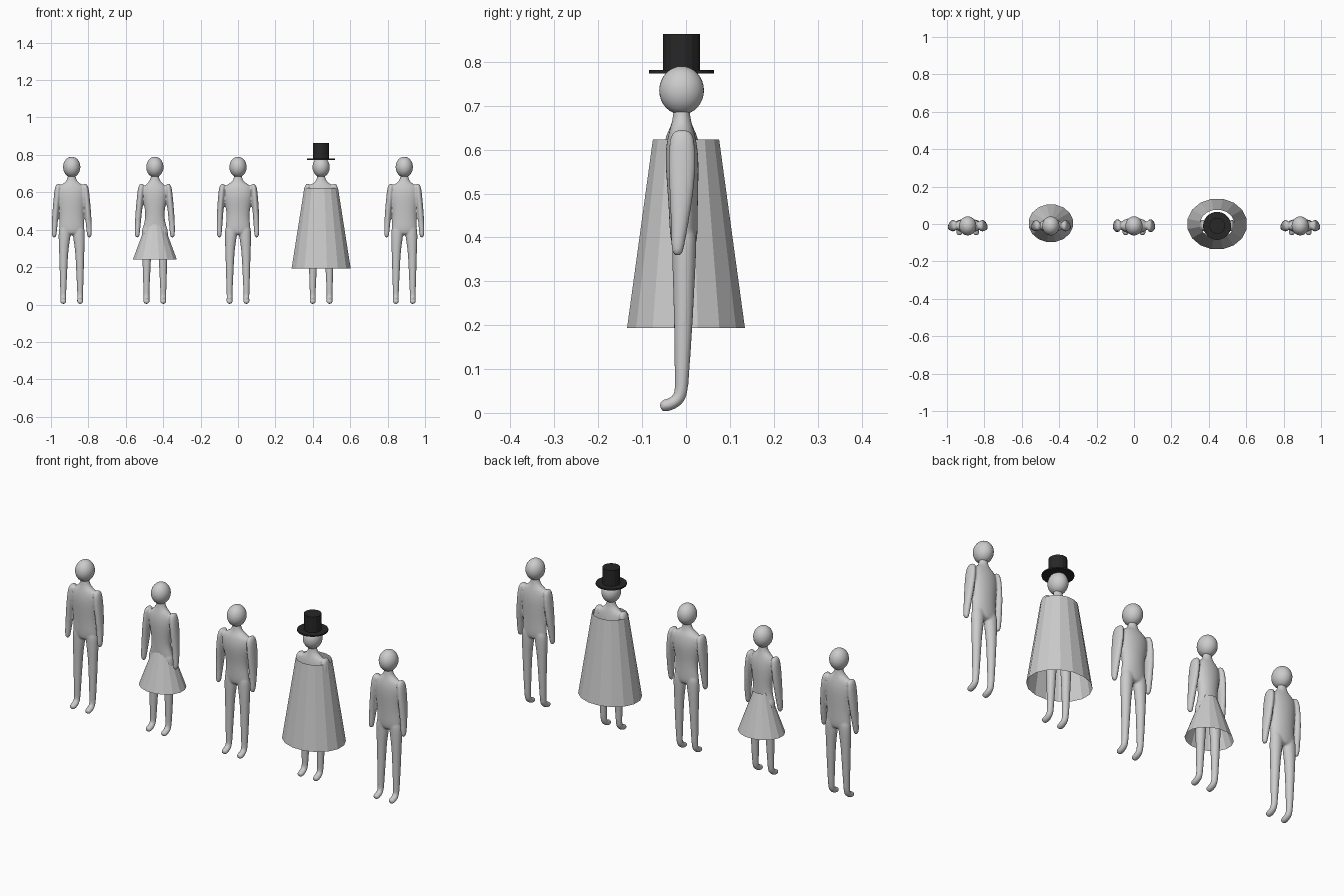
import bpy, bmesh, math
from mathutils import Vector

cube = bpy.data.objects.get("Cube")
if cube:
    bpy.data.objects.remove(cube, do_unlink=True)


def material(name, value):
    m = bpy.data.materials.new(name)
    m.use_nodes = True
    colour = (value, value, value, 1)
    m.diffuse_color = colour
    m.node_tree.nodes["Principled BSDF"].inputs["Base Color"].default_value = colour
    return m


GREY = material("plain grey", 0.6)
BLACK = material("hat black", 0.02)


def add_object(name, bm, mat, location, smooth=False):
    bmesh.ops.recalc_face_normals(bm, faces=bm.faces)
    for f in bm.faces:
        f.smooth = smooth
    mesh = bpy.data.meshes.new(name)
    bm.to_mesh(mesh)
    bm.free()
    mesh.materials.append(mat)
    ob = bpy.data.objects.new(name, mesh)
    ob.location = location
    bpy.context.collection.objects.link(ob)
    return ob


def tube(bm, path, side=1, sides=12):
    """Closed loft through (x, y, z, half width, half depth) sections."""
    centres = [Vector((side * p[0], p[1], p[2])) for p in path]
    rings = []
    for i, (c, p) in enumerate(zip(centres, path)):
        t = (centres[min(i + 1, len(path) - 1)] - centres[max(i - 1, 0)]).normalized()
        v = t.cross(Vector((1, 0, 0))).normalized()
        u = v.cross(t)
        angles = [math.tau * k / sides for k in range(sides)]
        rings.append([bm.verts.new(c + u * p[3] * math.cos(a) + v * p[4] * math.sin(a))
                      for a in angles])
    for a, b in zip(rings, rings[1:]):
        for k in range(sides):
            n = (k + 1) % sides
            bm.faces.new((a[k], a[n], b[n], b[k]))
    bm.faces.new(rings[0])
    bm.faces.new(rings[-1])


def frustum(name, mat, location, low, high, z0, z1, capped=False, sides=16):
    """Faceted oval wall; low and high are (half width, half depth)."""
    bm = bmesh.new()
    rings = []
    for (rx, ry), z in ((low, z0), (high, z1)):
        angles = [math.tau * (k + 0.5) / sides for k in range(sides)]
        rings.append([bm.verts.new((rx * math.cos(a), ry * math.sin(a), z)) for a in angles])
    for k in range(sides):
        n = (k + 1) % sides
        bm.faces.new((rings[0][k], rings[0][n], rings[1][n], rings[1][k]))
    if capped:
        for r in rings:
            bm.faces.new(r)
    return add_object(name, bm, mat, location)


# Sections run from the neck to the groin, shoulder to hand, hip to toe
TORSO = [(0, -.01, .71, .021, .019), (0, -.01, .675, .022, .020),
         (0, -.01, .652, .036, .026), (0, -.01, .636, .068, .031),
         (0, -.01, .61, .078, .037), (0, -.009, .57, .076, .040),
         (0, -.007, .50, .067, .036), (0, -.006, .45, .067, .034),
         (0, -.005, .40, .073, .033), (0, -.004, .37, .058, .026)]
ARM = [(.066, -.009, .645, .010, .018), (.073, -.009, .63, .018, .029),
       (.078, -.009, .58, .018, .034), (.086, -.010, .50, .018, .029),
       (.092, -.015, .42, .016, .019), (.094, -.019, .38, .014, .016),
       (.094, -.020, .357, .010, .011)]
LEG = [(.036, -.004, .43, .032, .029), (.038, -.004, .37, .035, .029),
       (.043, -.005, .30, .026, .026), (.044, -.006, .20, .022, .022),
       (.045, -.009, .10, .018, .018), (.045, -.010, .055, .016, .016),
       (.045, -.015, .032, .016, .016), (.045, -.033, .020, .017, .015),
       (.045, -.050, .016, .017, .015), (.045, -.060, .014, .012, .010)]


def figure(name, x, waist=1.0, chest=1.0, shoulder=0.0, depth=1.0):
    # Fused torso, arms and legs
    bm = bmesh.new()
    torso = []
    for cx, cy, z, rx, ry in TORSO:
        upper = .55 < z < .645
        width = chest if upper else waist if .43 < z < .55 else 1
        torso.append((cx, cy, z, rx * width, ry * (depth if upper else 1)))
    arm = []
    for cx, cy, z, rx, ry in ARM:
        blend = min(1, max(0, (z - .36) / .2))
        arm.append((cx + shoulder * (.5 + .5 * blend), cy, z, rx,
                    ry * (1 + (depth - 1) * blend)))
    tube(bm, torso)
    for side in (1, -1):
        tube(bm, arm, side)
        tube(bm, LEG, side)
    body = add_object(name + "_body", bm, GREY, (x, 0, 0), True)
    body.modifiers.new("round", "SUBSURF").levels = 2
    body.modifiers["round"].render_levels = 2
    fuse = body.modifiers.new("fuse", "REMESH")
    fuse.mode = "VOXEL"
    fuse.voxel_size = 0.005
    fuse.use_smooth_shade = True
    soften = body.modifiers.new("soften", "SMOOTH")
    soften.factor = 0.5
    soften.iterations = 3

    # Egg-shaped head
    bm = bmesh.new()
    bmesh.ops.create_uvsphere(bm, u_segments=32, v_segments=16, radius=1)
    bmesh.ops.scale(bm, vec=(.046, .051, .055), verts=bm.verts)
    add_object(name + "_head", bm, GREY, (x, -.01, .735), True)


STEP = 0.889
figure("right_end_person", -STEP)
figure("skirted_person", -STEP / 2, waist=.8, chest=.88)
figure("broad_person", 0, waist=.95, chest=1.08, shoulder=.011, depth=1.15)
figure("caped_person", STEP / 2)
figure("left_end_person", STEP)

# Clothing: open faceted skirt and cape
frustum("skirt", GREY, (-STEP / 2, .004, 0), (.120, .102), (.040, .034), .24, .452)
frustum("cape", GREY, (STEP / 2, 0, 0), (.161, .137), (.092, .077), .193, .623)

# Top hat
hat = (STEP / 2, -.01, 0)
frustum("hat_brim", BLACK, hat, (.075, .075), (.075, .075), .774, .781, True, 24)
frustum("hat_crown", BLACK, hat, (.043, .043), (.043, .043), .778, .864, True)
